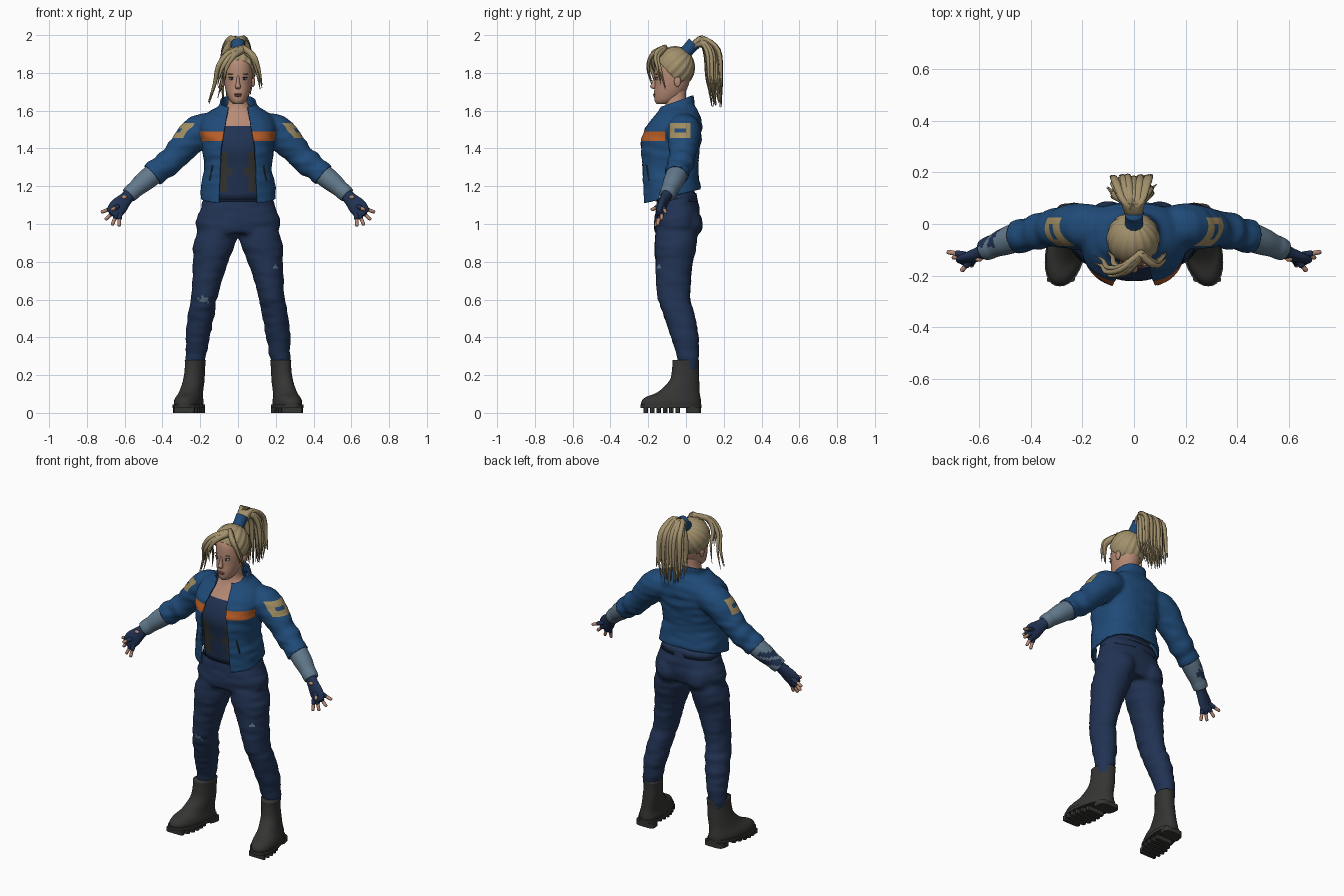
import bpy, bmesh, math, random
from mathutils import Vector, Matrix, noise

random.seed(4)
if "Cube" in bpy.data.objects:
    bpy.data.objects.remove(bpy.data.objects["Cube"])


def material(name, r, g, b):
    m = bpy.data.materials.new(name)
    m.use_nodes = True
    m.diffuse_color = (r, g, b, 1)
    bsdf = m.node_tree.nodes["Principled BSDF"]
    bsdf.inputs["Base Color"].default_value = (r, g, b, 1)
    bsdf.inputs["Roughness"].default_value = 0.8
    return m


BLUE = material("jacket blue", .014, .07, .19)
NAVY = material("denim navy", .015, .032, .085)
BLACK = material("boot black", .035, .035, .033)
HAIR = material("blonde hair", .36, .28, .15)
SKIN = material("skin", .48, .26, .18)
ORANGE = material("orange stripe", .48, .11, .02)
GREY = material("grey blue cloth", .12, .19, .26)
TAN = material("tan patch", .36, .27, .12)
LIPS = material("lips", .33, .11, .09)
WHITE = material("eye white", .5, .5, .48)


def finish(name, bm, *mats, smooth=True):
    bmesh.ops.recalc_face_normals(bm, faces=bm.faces[:])
    for f in bm.faces:
        f.smooth = smooth
    me = bpy.data.meshes.new(name)
    bm.to_mesh(me)
    bm.free()
    for m in mats:
        me.materials.append(m)
    ob = bpy.data.objects.new(name, me)
    bpy.context.collection.objects.link(ob)
    return ob


def spline(pts, sub):
    """Catmull-Rom resampling of a list of number tuples."""
    p = [pts[0]] + list(pts) + [pts[-1]]
    out = []
    for i in range(1, len(p) - 2):
        for k in range(sub):
            t = k / sub
            out.append([b + .5 * t * (c - a + t * (2*a - 5*b + 4*c - d + t * (3*(b - c) + d - a)))
                        for a, b, c, d in zip(*p[i - 1:i + 3])])
    return out + [list(pts[-1])]


def loft(bm, rings, n=32, power=2, level=True, sub=4):
    """Skin rings (x, y, z, radius_u, radius_v); level rings stay horizontal."""
    rings = spline(rings, sub)
    loops = []
    for i, (x, y, z, ru, rv) in enumerate(rings):
        u, v = Vector((1, 0, 0)), Vector((0, 1, 0))
        if not level:
            t = Vector(rings[min(i + 1, len(rings) - 1)][:3]) - Vector(rings[max(i - 1, 0)][:3])
            u = t.cross(v if abs(t.normalized().y) < .95 else Vector((0, 0, 1))).normalized()
            v = u.cross(t).normalized()
        loop = []
        for k in range(n):
            c, s = math.cos(math.tau * k / n), math.sin(math.tau * k / n)
            c, s = (math.copysign(abs(q) ** (2 / power), q) for q in (c, s))
            loop.append(bm.verts.new(Vector((x, y, z)) + u * ru * c + v * rv * s))
        loops.append(loop)
    for a, b in zip(loops, loops[1:]):
        for k in range(n):
            bm.faces.new((a[k], a[k - 1], b[k - 1], b[k]))
    bm.faces.new(loops[0])
    bm.faces.new(loops[-1])
    return bm


def spans(rows, s=1):
    """Rows of (z, x0, x1, y0, y1) to level rings."""
    return [(s * (a + b) / 2, (c + d) / 2, z, (b - a) / 2, (d - c) / 2) for z, a, b, c, d in rows]


def body(rows):
    return spans([(z, -w, w, c, d) for z, w, c, d in rows])


def tube(path, s=1):
    return [(s * x, y, z, r, r) for x, y, z, r in path]


def ball(name, loc, size, mat, rot=None):
    bm = bmesh.new()
    m = Matrix.Translation(loc) @ (rot or Matrix()) @ Matrix.Diagonal((*size, 1))
    bmesh.ops.create_uvsphere(bm, u_segments=20, v_segments=12, radius=1, matrix=m)
    return finish(name, bm, mat)


def cut(bm, co, no, clear=False):
    bmesh.ops.bisect_plane(bm, geom=bm.verts[:] + bm.edges[:] + bm.faces[:], dist=1e-5,
                           plane_co=co, plane_no=no, clear_outer=clear)


def fuse(bm, voxel, wrinkle):
    """Weld overlapping volumes into one skin with slight cloth folds."""
    ob = finish("weld", bm)
    rm = ob.modifiers.new("weld", "REMESH")
    rm.mode, rm.voxel_size = "VOXEL", voxel
    ob.modifiers.new("relax", "SMOOTH").iterations = 4
    me = bpy.data.meshes.new_from_object(ob.evaluated_get(bpy.context.evaluated_depsgraph_get()))
    out = bmesh.new()
    out.from_mesh(me)
    bpy.data.objects.remove(ob)
    bpy.data.meshes.remove(me)
    out.normal_update()
    for v in out.verts:
        v.co += v.normal * wrinkle * noise.noise(Vector((v.co.x * 9, v.co.y * 9, v.co.z * 28)))
    return out


# Trousers: two legs, hips and seat welded together
bm = bmesh.new()
for s in (1, -1):
    loft(bm, spans([(.22, .175, .27, -.04, .06), (.28, .172, .277, -.045, .067), (.4, .148, .277, -.08, .067),
                    (.5, .13, .267, -.113, .052), (.6, .112, .25, -.147, .024), (.7, .085, .242, -.157, .028),
                    (.8, .05, .237, -.162, .037), (.9, .012, .236, -.167, .058), (1.0, 0, .2, -.15, .06)], s))
    bmesh.ops.create_uvsphere(bm, u_segments=24, v_segments=16, radius=.088,
                              matrix=Matrix.Translation((s * .1, 0, 1.0)))
loft(bm, body([(.95, .2, -.16, .06), (1.0, .226, -.17, .075), (1.08, .2, -.16, .07),
               (1.16, .175, -.152, .05), (1.2, .16, -.14, .04)]), power=2.3)
bm = fuse(bm, .011, .006)
for f in bm.faces:  # worn patches
    c = f.calc_center_median()
    worn = abs(c.x + .185) < .03 and abs(c.z - .6) < .016 or abs(c.x - .195) < .015 and abs(c.z - .775) < .012
    f.material_index = int(worn and f.normal.y < -.3 and noise.noise(c * 70) > -.15)
finish("trousers", bm, NAVY, GREY)
finish("waistband", loft(bmesh.new(), body([(1.12, .186, -.162, .062), (1.165, .178, -.16, .055)]),
                         power=2.3, sub=1), NAVY)
ball("belt_button", (0, -.163, 1.145), (.012, .006, .012), GREY)

# Boots: shaped upper, sole plate, tread lugs and heel, toes turned out
for s, side in ((1, "left"), (-1, "right")):
    upper = loft(bmesh.new(), spans([(.03, .175, .32, -.235, .08), (.06, .175, .32, -.236, .08),
                                     (.085, .18, .312, -.21, .076), (.11, .182, .302, -.15, .072),
                                     (.17, .178, .288, -.088, .07), (.23, .176, .28, -.074, .068),
                                     (.28, .172, .28, -.072, .07)], s), power=2.2)
    sole = loft(bmesh.new(), spans([(.026, .168, .326, -.242, .083), (.045, .168, .326, -.242, .083)], s),
                power=2.3, sub=1)
    loft(sole, spans([(0, .185, .31, .0, .08), (.03, .185, .31, .0, .08)], s), power=4, sub=1)
    for i in range(6):
        y, w = -.225 + i * .034, .055 + .018 * math.sin(i * .6)
        loft(sole, spans([(0, .247 - w, .247 + w, y, y + .024), (.03, .247 - w, .247 + w, y, y + .024)], s),
             n=12, power=6, sub=1)
    for part, b, sm in (("boot", upper, True), ("boot_sole", sole, False)):
        for v in b.verts:
            v.co.x -= s * .17 * v.co.y
        finish(side + "_" + part, b, BLACK, smooth=sm)

# Torso with top, side panels and bare chest
bm = loft(bmesh.new(), body([(1.13, .15, -.185, .03), (1.3, .15, -.205, .03), (1.4, .16, -.222, .04),
                             (1.48, .16, -.197, .04), (1.55, .13, -.148, .03), (1.6, .08, -.118, .01),
                             (1.64, .054, -.108, .0), (1.72, .05, -.11, .0)]), n=48, power=2.3)
for z in (1.17, 1.26, 1.3, 1.38, 1.52):
    cut(bm, (0, 0, z), (0, 0, 1))
for x in (-.055, -.03, .03, .055):
    cut(bm, (x, 0, 0), (1, 0, 0))
for f in bm.faces:
    c = f.calc_center_median()
    edge = .03 if 1.26 < c.z < 1.3 else .055
    f.material_index = 1 if c.z > 1.52 else 2 if 1.17 < c.z < 1.38 and abs(c.x) > edge else 0
finish("torso", bm, NAVY, SKIN, BLACK)

# Jacket: body, collar and sleeves welded, then opened and trimmed
bm = loft(bmesh.new(), body([(1.05, .2, -.23, .07), (1.2, .197, -.238, .077), (1.3, .18, -.243, .066),
                             (1.42, .192, -.248, .078), (1.5, .2, -.226, .084), (1.56, .19, -.178, .078),
                             (1.6, .145, -.148, .062), (1.635, .097, -.137, .045), (1.74, .09, -.13, .037)]),
          power=2.5)
for s in (1, -1):
    loft(bm, tube([(.1, -.02, 1.51, .075), (.205, -.01, 1.49, .09), (.295, -.015, 1.4, .076),
                   (.34, -.022, 1.35, .068), (.375, -.03, 1.32, .073), (.41, -.04, 1.295, .061),
                   (.44, -.048, 1.272, .066), (.5, -.065, 1.225, .058)], s), level=False)
bm = fuse(bm, .01, .006)
cut(bm, (0, 0, 1.165), (0, -.25, 1))
bmesh.ops.delete(bm, geom=[v for v in bm.verts if v.co.z < 1.1649 + .25 * v.co.y and abs(v.co.x) < .3],
                 context="VERTS")
cut(bm, (0, 0, 1.667), (0, -.35, 1), True)
for s in (1, -1):
    cut(bm, (s * .455, -.05, 1.262), (s * .75, -.15, -.64), True)
    cut(bm, (s * .09, 0, 1.4), (s, 0, .18))
    cut(bm, (s * .09, 0, 1.4), (s, 0, .04))
for z in (1.44, 1.455, 1.485, 1.49, 1.505, 1.535):
    cut(bm, (0, 0, z), (0, 0, 1))
for y in (-.11, -.085, -.06, 0, .025):
    cut(bm, (0, y, 0), (0, 1, 0))
centre = lambda f: f.calc_center_median()
opening = [f for f in bm.faces if (c := centre(f)).y < -.06 and
           abs(c.x) < min(.09 - .18 * (c.z - 1.4), .09 - .04 * (c.z - 1.4))]
bmesh.ops.delete(bm, geom=opening, context="FACES")
for f in bm.faces:
    c = centre(f)
    if c.y < -.11 and 1.44 < c.z < 1.49 and abs(c.x) < .21:
        f.material_index = 1
    elif abs(c.x) > .23 and -.085 < c.y < .025 and 1.455 < c.z < 1.535:
        f.material_index = 0 if 1.485 < c.z < 1.505 and -.06 < c.y < 0 else 2
jacket = finish("jacket", bm, BLUE, ORANGE, TAN)
shell = jacket.modifiers.new("thickness", "SOLIDIFY")
shell.thickness, shell.offset = .01, -1

# Pocket slits, forearms, gloves and fingers
for s, side in ((1, "left"), (-1, "right")):
    finish(side + "_pocket_slit", loft(bmesh.new(), tube([(.135, -.208, 1.31, .004), (.15, -.196, 1.23, .004)], s),
                                       n=8, level=False), BLACK)
    bm = loft(bmesh.new(), tube([(.41, -.04, 1.295, .052), (.45, -.05, 1.262, .056), (.5, -.068, 1.222, .053),
                                 (.54, -.084, 1.187, .045), (.56, -.092, 1.17, .045), (.578, -.1, 1.153, .042)], s),
              level=False)
    bm.normal_update()
    for f in bm.faces:
        c = centre(f)
        f.material_index = int(s < 0 and 1.175 < c.z < 1.25 and abs(c.z - 1.215) > .008 and c.y > -.09
                               and abs(c.x) > .49)
    finish(side + "_forearm", bm, GREY, NAVY)
    palm = [(.565, -.096, 1.165, .032, .03), (.595, -.112, 1.132, .036, .026), (.63, -.128, 1.095, .047, .023),
            (.655, -.137, 1.065, .043, .02), (.668, -.142, 1.05, .03, .014)]
    bm = loft(bmesh.new(), [(s * x, y, z, a, b) for x, y, z, a, b in palm], level=False)
    skin = bmesh.new()
    hand = Vector((.622, -.126, 1.1))
    tips = [(.725, -.108, 1.062), (.703, -.13, 1.022), (.667, -.152, .993), (.63, -.162, .987), (.67, -.183, 1.075)]
    for tip in map(Vector, tips):
        for target, a, b, r in ((bm, .2, .68, .0135), (skin, .6, 1, .0095)):
            pts = [(*hand.lerp(tip, t), r * k) for t, k in ((a, 1), ((a + b) / 2, 1), (b - .03, .9), (b, .5))]
            loft(target, tube(pts, s), n=10, level=False, sub=2)
    finish(side + "_glove", bm, NAVY)
    finish(side + "_fingers", skin, SKIN)
    ball(side + "_glove_opening", (s * .602, -.137, 1.142), (.014, .009, .01), SKIN)

# Head and face
bm = loft(bmesh.new(), body([(1.635, .022, -.155, -.09), (1.652, .042, -.166, -.05), (1.69, .06, -.169, -.01),
                             (1.74, .072, -.166, .015), (1.8, .077, -.167, .025), (1.86, .073, -.158, .025),
                             (1.91, .045, -.12, .0)]), power=2.1)
finish("head", bm, SKIN)
finish("nose", loft(bmesh.new(), [(0, -.158, 1.785, .007, .01), (0, -.168, 1.75, .009, .012),
                                  (0, -.173, 1.727, .015, .017), (0, -.168, 1.715, .01, .008)], n=16), SKIN)
ball("upper_lip", (0, -.166, 1.687), (.022, .008, .005), LIPS)
ball("lower_lip", (0, -.165, 1.679), (.018, .009, .006), LIPS)
for s, side in ((1, "left"), (-1, "right")):
    ball(side + "_eye", (s * .032, -.151, 1.768), (.015, .012, .007), WHITE)
    ball(side + "_iris", (s * .032, -.159, 1.768), (.006, .005, .006), NAVY)
    ball(side + "_eyelid", (s * .032, -.153, 1.776), (.018, .012, .003), BLACK)
    ball(side + "_eyebrow", (s * .034, -.157, 1.794), (.02, .006, .004), HAIR)
    ball(side + "_ear", (s * .08, -.045, 1.755), (.01, .018, .03), SKIN)

# Combed hair cap with grooves running to the tie
bm = bmesh.new()
bmesh.ops.create_uvsphere(bm, u_segments=96, v_segments=32, radius=1)
for v in bm.verts:
    v.co *= 1 + .022 * math.cos(16 * math.atan2(v.co.y, v.co.x)) * math.hypot(v.co.x, v.co.y)
bmesh.ops.transform(bm, verts=bm.verts[:], matrix=Matrix.Translation((-.003, -.057, 1.83)) @
                    Matrix.Diagonal((.102, .103, .11, 1)) @ Matrix.Rotation(-.8, 4, "X"))
cut(bm, (0, -.16, 1.875), (0, -1.05, -1), True)
bmesh.ops.holes_fill(bm, edges=[e for e in bm.edges if e.is_boundary])
finish("hair_cap", bm, HAIR)


def lock(bm, pts, r):
    n = len(pts) - 1
    loft(bm, [(*p, r * q, r * q * .7) for i, p in enumerate(pts) for q in [max(.08, 1 - (i / n) ** 2)]],
         n=8, level=False)


# Loose fringe and side locks
bm = bmesh.new()
fringe = [[(.03, -.11, 1.93), (-.04, -.165, 1.905), (-.09, -.17, 1.84), (-.107, -.14, 1.75), (-.135, -.125, 1.65)],
          [(.03, -.12, 1.925), (-.03, -.175, 1.895), (-.075, -.187, 1.83), (-.09, -.16, 1.75)],
          [(.02, -.11, 1.93), (.07, -.15, 1.89), (.094, -.135, 1.82), (.108, -.11, 1.73)]]
for path in fringe:
    for k in range(4):
        j = Vector([random.uniform(-.014, .014) for _ in "xyz"])
        lock(bm, [Vector(p) + j * (.4 + .5 * i) for i, p in enumerate(path)], .017)
finish("loose_locks", bm, HAIR)

# Ponytail and its tie
bm = bmesh.new()
for k in range(44):
    a, d, e = random.uniform(-1, 1), random.random(), random.random()
    lock(bm, [(a * .01, .03, 1.94), (a * .035 - .005, .085, 1.95 + .032 * d), (a * .07 - .01, .1 + .075 * d, 1.89 + .03 * d),
              (a * .08 - .01, .105 + .085 * d, 1.77), (a * (.06 + .05 * e) - .015, .13 + .06 * d, 1.6 + .11 * e + .04 * abs(a))],
         .021)
finish("ponytail", bm, HAIR)
finish("hair_tie", loft(bmesh.new(), tube([(0, -.005, 1.905, .036), (0, .02, 1.933, .034), (0, .043, 1.957, .037)]),
                        level=False), BLUE)
